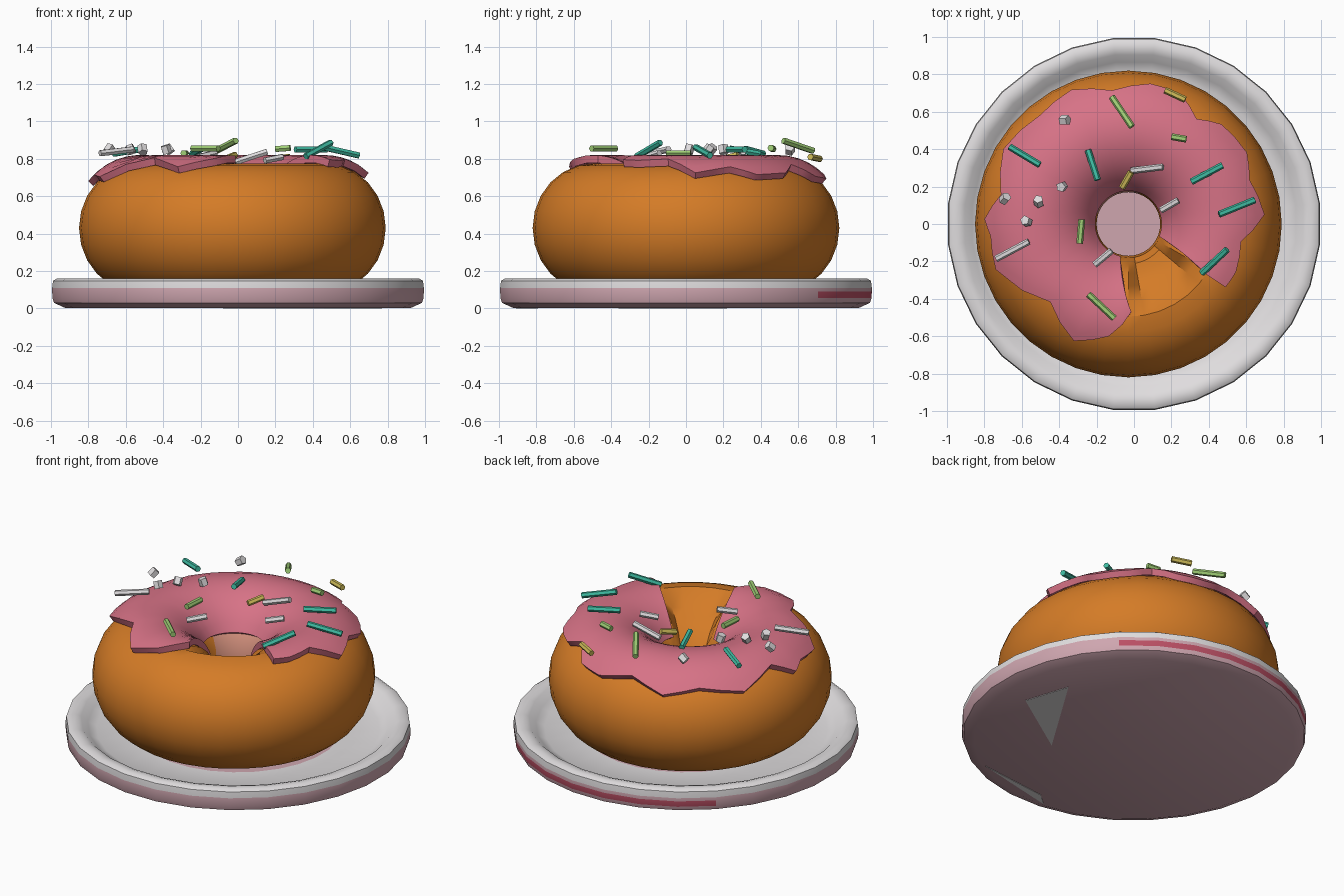
import bpy, bmesh, math
from mathutils import Matrix, Vector, Euler

cube = bpy.data.objects.get("Cube")
if cube:
    bpy.data.objects.remove(cube, do_unlink=True)


def material(name, red, green, blue):
    mat = bpy.data.materials.new(name)
    mat.use_nodes = True
    colour = (red, green, blue, 1)
    mat.diffuse_color = colour
    mat.node_tree.nodes["Principled BSDF"].inputs["Base Color"].default_value = colour
    return mat


DOUGH = material("dough orange", .66, .2, .02)
SALMON = material("pale salmon", .7, .3, .22)
ICING = material("icing pink", .68, .17, .24)
WHITE = material("china white", .74, .72, .73)
BLUSH = material("blush pink", .62, .38, .43)
RED = material("streak red", .5, .08, .13)
LIME = material("lime green", .35, .62, .18)
TEAL = material("teal", .05, .5, .36)
YELLOW = material("mustard yellow", .62, .5, .1)


def finish(name, bm, materials, rule=None, smooth=40):
    """Turn a bmesh into a named object, colouring faces by a rule."""
    bmesh.ops.recalc_face_normals(bm, faces=bm.faces)
    for face in bm.faces:
        face.smooth = smooth > 0
        if rule:
            face.material_index = rule(face.calc_center_median())
    mesh = bpy.data.meshes.new(name)
    bm.to_mesh(mesh)
    bm.free()
    if smooth:
        mesh.set_sharp_from_angle(angle=math.radians(smooth))
    for mat in materials:
        mesh.materials.append(mat)
    obj = bpy.data.objects.new(name, mesh)
    bpy.context.collection.objects.link(obj)
    return obj


def loft(rings, closed):
    """Skin closed cross-sections; cap the ends of an open run."""
    bm = bmesh.new()
    rows = [[bm.verts.new(p) for p in ring] for ring in rings]
    following = rows[1:] + ([rows[0]] if closed else [])
    for row, after in zip(rows, following):
        for i in range(len(row)):
            j = (i + 1) % len(row)
            bm.faces.new((row[i], row[j], after[j], after[i]))
    if not closed:
        bm.faces.new(rows[0])
        bm.faces.new(rows[-1])
    bmesh.ops.remove_doubles(bm, verts=bm.verts, dist=1e-5)
    return bm


def polar(radius, angle, z, shift=0):
    return Vector((shift + radius * math.cos(angle), radius * math.sin(angle), z))


def bearing(p):
    return math.degrees(math.atan2(p.y, p.x))


# Plate: a lathed dish with a rounded rim and a flat base
dish = [(0, .09), (.6, .09), (.82, .09), (.87, .115), (.91, .15), (.94, .16),
        (.975, .16), (.995, .148), (1, .11), (1, .09), (.998, .055),
        (.99, .03), (.93, .003), (0, .003)]
SIDES = 28
plate = loft([[polar(r, math.tau * (k + .5) / SIDES, z) for r, z in dish]
              for k in range(SIDES)], True)


def plate_colour(p):
    radius = math.hypot(p.x, p.y)
    if radius > .95 and .055 < p.z < .09 and 45 < bearing(p) < 135:
        return 2
    outer_low = p.z < .108 and radius > .95
    return 1 if outer_low or radius < .6 or p.z < .05 else 0


finish("plate", plate, [WHITE, BLUSH, RED], plate_colour)

# Chips in the underside of the plate
chips = [[(.77, -.06), (.68, .22), (.32, -.36)], [(.46, -.79), (0, -.84), (-.08, -.91)]]
for number, corners in enumerate(chips):
    bm = bmesh.new()
    face = bm.faces.new([bm.verts.new((x, y, .003)) for x, y in corners])
    top = bmesh.ops.extrude_face_region(bm, geom=[face])
    verts = [v for v in top["geom"] if isinstance(v, bmesh.types.BMVert)]
    bmesh.ops.translate(bm, verts=verts, vec=(0, 0, -.003))
    finish(f"plate_chip_{number}", bm, [WHITE], smooth=0)

# Doughnut: an oval-section ring with a dent under the gap in the icing
CX, MAJOR, MIDDLE = -.03, .495, .43
TURNS, AROUND = 36, 24
ring = loft([[polar(MAJOR + .325 * math.cos(math.tau * i / AROUND),
                    math.tau * k / TURNS,
                    MIDDLE + .345 * math.sin(math.tau * i / AROUND), CX)
              for i in range(AROUND)] for k in range(TURNS)], True)
for v in ring.verts:
    local = v.co - Vector((CX, 0, 0))
    if -85 < bearing(local) < -38 and math.hypot(local.x, local.y) < .44 and v.co.z > .55:
        v.co.z -= .08


def dough_colour(p):
    q = p - Vector((CX, 0, 0))
    in_hole = math.hypot(q.x, q.y) < .2 and p.z > .3
    return 1 if in_hole and 70 < bearing(q) < 160 else 0


finish("doughnut", ring, [DOUGH, SALMON], dough_colour)

# Icing: a ragged-edged shell with a gap, given as bearing and edge radius
edge = [(-33, .62), (-24, .63), (-9, .61), (4, .73), (20, .69), (31, .74), (47, .73),
        (57, .67), (68, .75), (81, .76), (97, .72), (113, .78), (129, .75), (149, .78),
        (167, .7), (178, .77), (185, .74), (199, .75), (225, .59), (245, .69),
        (260, .61), (273, .47)]
stations = []
for (a, r), (b, s) in zip(edge, edge[1:]):
    stations += [(a, r), ((a + b) / 2, (r + s) / 2)]
stations.append(edge[-1])
STEPS, INNER = 12, math.radians(152)


def icing_section(angle, radius):
    start = math.acos((radius - MAJOR) / .36)
    hole_angle = -22 + (angle + 33) * 278 / 306
    outer, under = [], []
    for i in range(STEPS + 1):
        t = start + (INNER - start) * i / STEPS
        blend = max(0, (t - math.pi / 2) / (INNER - math.pi / 2))
        heading = math.radians(angle + (hole_angle - angle) * blend)
        for row, wide, tall in ((outer, .36, .39), (under, .327, .349)):
            row.append(polar(MAJOR + wide * math.cos(t), heading,
                             MIDDLE + tall * math.sin(t), CX))
    return outer + under[::-1]


finish("icing", loft([icing_section(a, r) for a, r in stations], False), [ICING])


# Sprinkles: little hexagonal rods and stubby crumbs
def sprinkle(name, mat, x, y, z, heading, length, pitch, radius=.018, sides=6):
    bm = bmesh.new()
    turn = Euler((0, math.radians(90 - pitch), math.radians(heading))).to_matrix().to_4x4()
    bmesh.ops.create_cone(bm, cap_ends=True, segments=sides, radius1=radius,
                          radius2=radius, depth=length,
                          matrix=Matrix.Translation((x, y, z)) @ turn)
    finish(name, bm, [mat], smooth=0)


rods = [
    (LIME, -.065, .6, .87, -56, .2, 16), (YELLOW, .22, .69, .805, -25, .12, 5),
    (LIME, .24, .46, .855, -10, .08, 4), (TEAL, -.585, .365, .84, -31, .19, 8),
    (TEAL, -.22, .315, .84, -72, .17, 10), (YELLOW, -.04, .235, .81, 60, .1, 12),
    (WHITE, .07, .295, .81, 7, .18, 18), (TEAL, .39, .27, .85, 28, .19, 0),
    (TEAL, .55, .09, .84, 22, .21, -12), (WHITE, .19, .1, .8, 30, .11, 10),
    (TEAL, .43, -.2, .85, 43, .2, 22), (WHITE, -.165, -.18, .82, 40, .12, 10),
    (LIME, -.285, -.04, .83, 85, .13, 0), (WHITE, -.65, -.14, .84, 28, .2, 6),
    (LIME, -.175, -.44, .855, -43, .19, 0)]
for number, (mat, *place) in enumerate(rods):
    sprinkle(f"sprinkle_{number}", mat, *place)

crumbs = [(-.37, .555), (-.69, .135), (-.51, .12), (-.575, .015), (-.385, .2)]
for number, (x, y) in enumerate(crumbs):
    sprinkle(f"crumb_{number}", WHITE, x, y, .85, 50 * number, .045, 35 + 9 * number, .027, 5)
